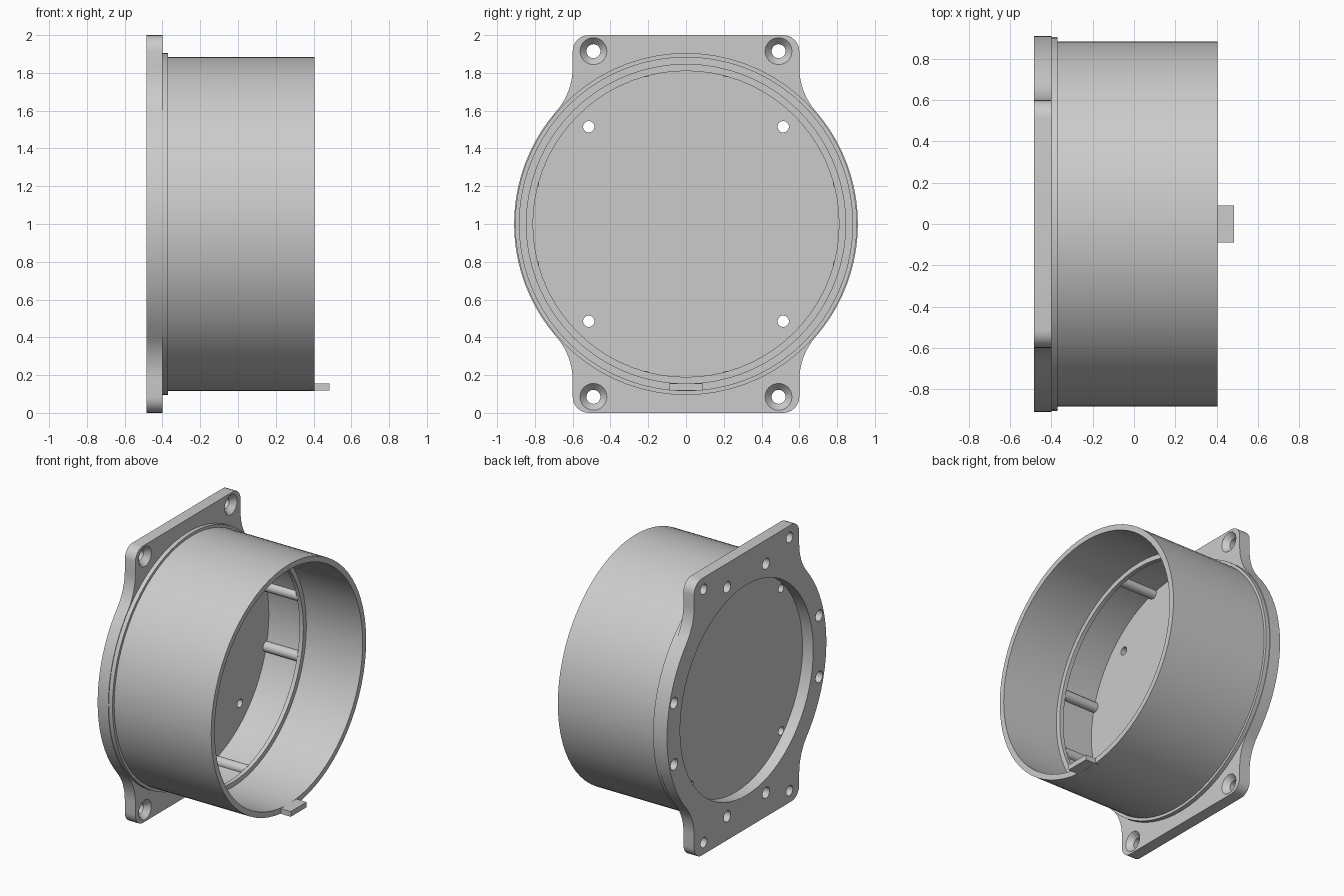
import bpy
import bmesh
from math import cos, sin, pi, atan2, sqrt, radians
from mathutils import Matrix, Vector

cube = bpy.data.objects.get("Cube")
if cube:
    bpy.data.objects.remove(cube, do_unlink=True)

grey = bpy.data.materials.new("light_grey")
grey.use_nodes = True
grey.diffuse_color = (0.6, 0.6, 0.6, 1)
grey.node_tree.nodes["Principled BSDF"].inputs["Base Color"].default_value = (0.6, 0.6, 0.6, 1)

MID = 1.0  # height of the housing axis
BACK, PLATE, FLOOR, OPEN = -0.485, -0.40, -0.345, 0.405


def make(name, bm):
    bmesh.ops.recalc_face_normals(bm, faces=bm.faces)
    mesh = bpy.data.meshes.new(name)
    bm.to_mesh(mesh)
    bm.free()
    mesh.materials.append(grey)
    obj = bpy.data.objects.new(name, mesh)
    bpy.context.collection.objects.link(obj)
    return obj


def add_rod(bm, x0, x1, y, z, r0, r1=None, sides=24):
    """Cylinder or cone along x; y and z are measured from the axis."""
    place = Matrix.Translation(((x0 + x1) / 2, y, MID + z)) @ Matrix.Rotation(pi / 2, 4, 'Y')
    bmesh.ops.create_cone(bm, cap_ends=True, segments=sides, radius1=r0,
                          radius2=r0 if r1 is None else r1, depth=x1 - x0, matrix=place)


def cut(obj, bm):
    cutter = make("cutter", bm)
    cutter.hide_render = True
    mod = obj.modifiers.new("holes", 'BOOLEAN')
    mod.operation = 'DIFFERENCE'
    mod.solver = 'EXACT'
    mod.object = cutter
    bpy.context.view_layer.update()
    graph = bpy.context.evaluated_depsgraph_get()
    mesh = bpy.data.meshes.new_from_object(obj.evaluated_get(graph))
    obj.modifiers.clear()
    obj.data = mesh
    bpy.data.objects.remove(cutter, do_unlink=True)


def smooth(obj):
    bpy.ops.object.select_all(action='DESELECT')
    obj.select_set(True)
    bpy.context.view_layer.objects.active = obj
    bpy.ops.object.shade_smooth_by_angle(angle=radians(30))


def arc(cy, cz, r, a0, a1, n):
    return [(cy + r * cos(a0 + (a1 - a0) * i / n), cz + r * sin(a0 + (a1 - a0) * i / n))
            for i in range(n + 1)]


# Screw positions around the rim and in the floor
rim_screws = [(cos(k * pi / 2 + s * radians(15)), sin(k * pi / 2 + s * radians(15)))
              for k in range(4) for s in (-1, 1)]
corners = [(sy, sz) for sy in (-1, 1) for sz in (-1, 1)]

# Mounting flange: round plate blending into four rounded corners
R, HALF, FILLET, ROUND = 0.91, 0.6, 0.35, 0.085
fy = HALF + FILLET
fz = sqrt((R + FILLET) ** 2 - fy ** 2)
meet = atan2(fz, fy)
quarter = arc(0, 0, R, 0, meet, 10)
quarter += arc(fy, fz, FILLET, pi + meet, pi, 8)[1:]
quarter += arc(HALF - ROUND, 1 - ROUND, ROUND, 0, pi / 2, 6)
mirrored = [(-y, z) for y, z in reversed(quarter)]
upper = quarter + mirrored
outline = upper + [(-y, -z) for y, z in upper[1:-1]]
bm = bmesh.new()
face = bm.faces.new([bm.verts.new((BACK, y, MID + z)) for y, z in outline])
ext = bmesh.ops.extrude_face_region(bm, geom=[face])
bmesh.ops.translate(bm, vec=(PLATE - BACK, 0, 0),
                    verts=[v for v in ext["geom"] if isinstance(v, bmesh.types.BMVert)])
flange = make("mounting_flange", bm)

# Recess, rim screw holes and corner holes through the flange
bm = bmesh.new()
add_rod(bm, BACK - 0.1, PLATE + 0.1, 0, 0, 0.76, sides=72)
cut(flange, bm)
bm = bmesh.new()
for y, z in rim_screws:
    add_rod(bm, BACK - 0.1, PLATE + 0.1, y * 0.857, z * 0.857, 0.04)
for sy, sz in corners:
    add_rod(bm, BACK - 0.1, PLATE + 0.1, sy * 0.49, sz * 0.915, 0.037)
cut(flange, bm)
# Countersinks on the corner holes
bm = bmesh.new()
for sy, sz in corners:
    add_rod(bm, PLATE - 0.04, PLATE + 0.01, sy * 0.49, sz * 0.915, 0.036, 0.08)
cut(flange, bm)
smooth(flange)

# Housing: floor, shoulder, open tube and inner ledge turned as one profile
profile = [(PLATE, 0), (PLATE, 0.905), (-0.37, 0.905), (-0.37, 0.885), (OPEN, 0.885),
           (OPEN, 0.845), (-0.045, 0.845), (-0.045, 0.81), (-0.075, 0.81),
           (-0.075, 0.845), (FLOOR, 0.845), (FLOOR, 0)]
bm = bmesh.new()
verts = [bm.verts.new((x, r, MID)) for x, r in profile]
edges = [bm.edges.new(pair) for pair in zip(verts, verts[1:])]
bmesh.ops.spin(bm, geom=verts + edges, cent=(0, 0, MID), axis=(1, 0, 0),
               angle=2 * pi, steps=72, use_duplicate=False)
bmesh.ops.remove_doubles(bm, verts=bm.verts, dist=0.0005)
bmesh.ops.dissolve_degenerate(bm, edges=bm.edges, dist=0.0005)
housing = make("tube_housing", bm)

# Floor holes and blind screw holes
bm = bmesh.new()
for sy, sz in corners:
    add_rod(bm, PLATE - 0.1, FLOOR + 0.1, sy * 0.515, sz * 0.515, 0.03)
for y, z in rim_screws:
    add_rod(bm, PLATE - 0.05, -0.375, y * 0.857, z * 0.857, 0.03)
cut(housing, bm)
smooth(housing)

# Screw bosses along the inner wall
bm = bmesh.new()
for y, z in rim_screws:
    add_rod(bm, FLOOR - 0.01, -0.07, y * 0.842, z * 0.842, 0.036)
smooth(make("screw_bosses", bm))

# Locating tab at the bottom of the open end
bm = bmesh.new()
bmesh.ops.create_cube(bm, size=1, matrix=Matrix.Translation((0.43, 0, 0.137))
                      @ Matrix.Diagonal(Vector((0.11, 0.18, 0.038, 1))))
make("locating_tab", bm)
